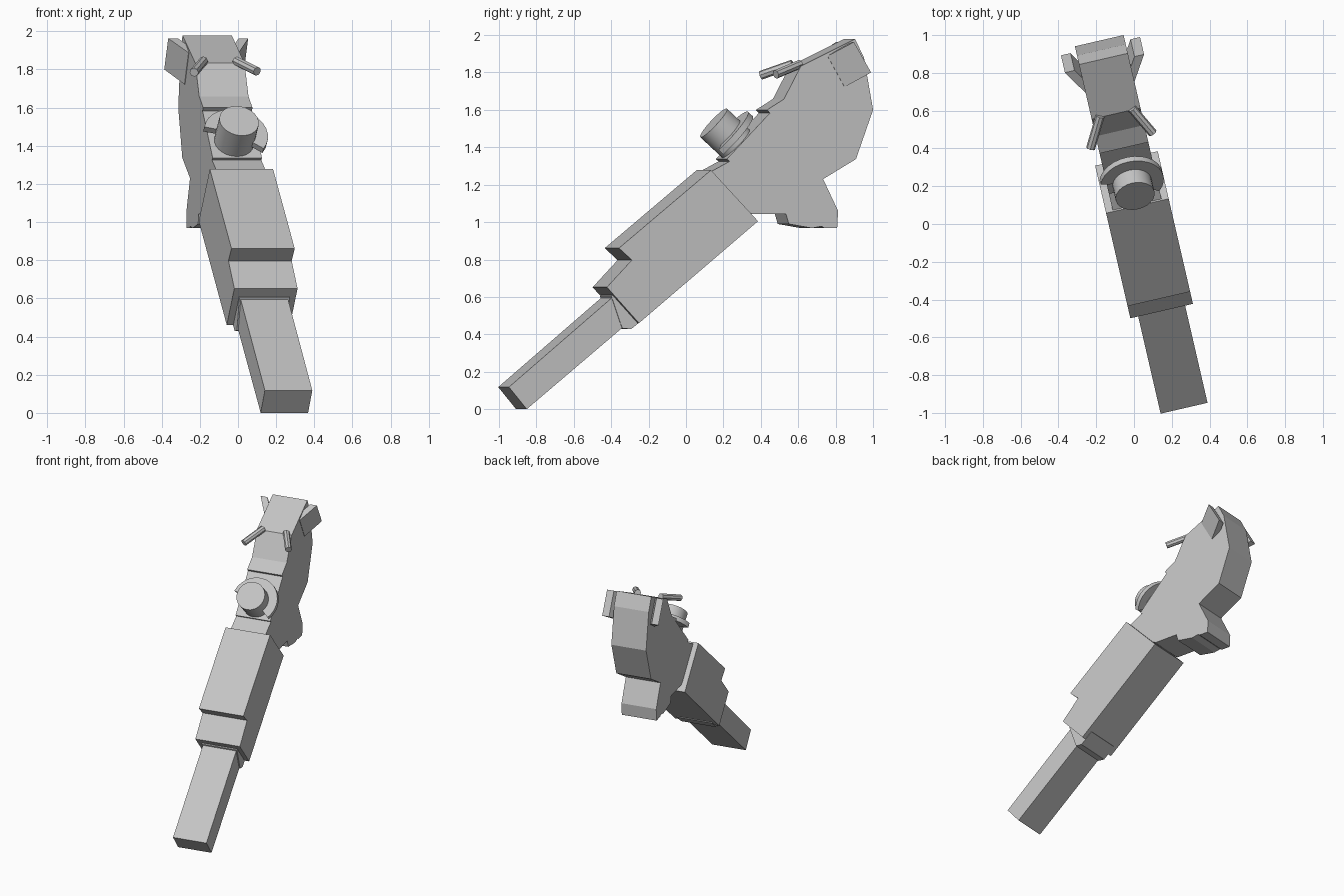
import bpy, bmesh, math
from mathutils import Matrix, Vector

if "Cube" in bpy.data.objects:
    bpy.data.objects.remove(bpy.data.objects["Cube"])

YAW = Matrix.Rotation(math.radians(13), 4, 'Z')
MID = 0.039          # lateral centre of the whole model

grey = bpy.data.materials.new("plain_grey")
grey.use_nodes = True
colour = (0.55, 0.55, 0.55, 1)
grey.diffuse_color = colour
grey.node_tree.nodes["Principled BSDF"].inputs["Base Color"].default_value = colour


def finish(name, bm, smooth=False):
    bmesh.ops.transform(bm, matrix=YAW @ Matrix.Translation((MID, 0, 0)), verts=bm.verts)
    bmesh.ops.recalc_face_normals(bm, faces=bm.faces)
    mesh = bpy.data.meshes.new(name)
    bm.to_mesh(mesh)
    bm.free()
    mesh.materials.append(grey)
    ob = bpy.data.objects.new(name, mesh)
    bpy.context.collection.objects.link(ob)
    if smooth:
        bpy.ops.object.select_all(action='DESELECT')
        ob.select_set(True)
        bpy.context.view_layer.objects.active = ob
        bpy.ops.object.shade_smooth_by_angle(angle=math.radians(35))
    return ob


def loft(name, first, second, smooth=False):
    """Solid between two matching outlines."""
    bm = bmesh.new()
    a = [bm.verts.new(p) for p in first]
    b = [bm.verts.new(p) for p in second]
    bm.faces.new(a)
    bm.faces.new(b[::-1])
    for i in range(len(a)):
        j = (i + 1) % len(a)
        bm.faces.new((a[i], b[i], b[j], a[j]))
    return finish(name, bm, smooth)


def slab(name, profile, width):
    """Side profile given as (depth, height), extruded across the width."""
    h = width / 2
    return loft(name, [(-h, y, z) for y, z in profile], [(h, y, z) for y, z in profile])


# Barrel, collar and stepped fore body
slab("barrel", [(-1.01, .118), (-.912, 0), (-.39, .433), (-.31, .5), (-.35, .675), (-.435, .604)], .255)
slab("barrel_collar", [(-.45, .605), (-.39, .433), (-.341, .428), (-.25, .5), (-.35, .68)], .27)
slab("fore_body", [(.089, 1.278), (-.416, .861), (-.345, .797), (-.482, .652),
                   (-.306, .46), (.347, 1.005)], .34)

# Rear body with grip
slab("rear_body_and_grip", [
    (.06, 1.25), (.2, 1.325), (.185, 1.337), (.421, 1.583), (.405, 1.6), (.498, 1.658),
    (.591, 1.834), (.888, 1.979), (.937, 1.88), (.987, 1.6), (.893, 1.337), (.713, 1.23),
    (.795, 1.06), (.79, .968), (.72, .968), (.705, .978), (.652, .968), (.525, .99),
    (.509, 1.043), (.322, 1.043), (.15, 1.15)], .265)

# Knob and partial ring, standing square to the sloped top
SLOPE = math.radians(47.6)
along = Vector((0, math.cos(SLOPE), math.sin(SLOPE)))
out = Vector((0, -math.sin(SLOPE), math.cos(SLOPE)))
base = Vector((0, .268, 1.416))


def on_slope(radius, degrees, height):
    a = math.radians(degrees)
    return base + Vector((radius * math.cos(a), 0, 0)) + along * radius * math.sin(a) + out * height


def round_part(name, radius, low, high):
    angles = range(0, 360, 15)
    loft(name, [on_slope(radius, a, low) for a in angles],
         [on_slope(radius, a, high) for a in angles], True)


round_part("knob", .105, -.04, .17)
arc = [-40 + i * 205 / 16 for i in range(17)]
bm = bmesh.new()
rows = [[bm.verts.new(on_slope(r, a, h)) for r, h in ((.09, .04), (.17, .04), (.17, .075), (.09, .075))]
        for a in arc]
for p, q in zip(rows, rows[1:]):
    for i in range(4):
        j = (i + 1) % 4
        bm.faces.new((p[i], p[j], q[j], q[i]))
bm.faces.new(rows[0])
bm.faces.new(rows[-1])
finish("knob_ring", bm, True)


# Splayed rods on the top
def rod(name, start, end, radius=.024):
    to_local = Matrix.Translation((-MID, 0, 0)) @ YAW.inverted()
    a, b = to_local @ Vector(start), to_local @ Vector(end)
    bm = bmesh.new()
    turn = (b - a).to_track_quat('Z', 'Y').to_matrix().to_4x4()
    bmesh.ops.create_cone(bm, cap_ends=True, segments=8, radius1=radius, radius2=radius,
                          depth=(b - a).length, matrix=Matrix.Translation((a + b) / 2) @ turn)
    finish(name, bm)


rod("left_rod", (-.01, .61, 1.845), (.1, .48, 1.79))
rod("right_rod", (-.18, .57, 1.845), (-.23, .4, 1.785))

# Flared rear plates, one each side
plate = [(.737, 1.888), (.863, 1.963), (.957, 1.8), (.83, 1.722)]
flare = [.135, .215, .215, .135]
for side, name in ((1, "left_rear_plate"), (-1, "right_rear_plate")):
    outer = [(side * f, y, z) for f, (y, z) in zip(flare, plate)]
    inner = [(side * (f - .052), y, z) for f, (y, z) in zip(flare, plate)]
    loft(name, outer, inner)
